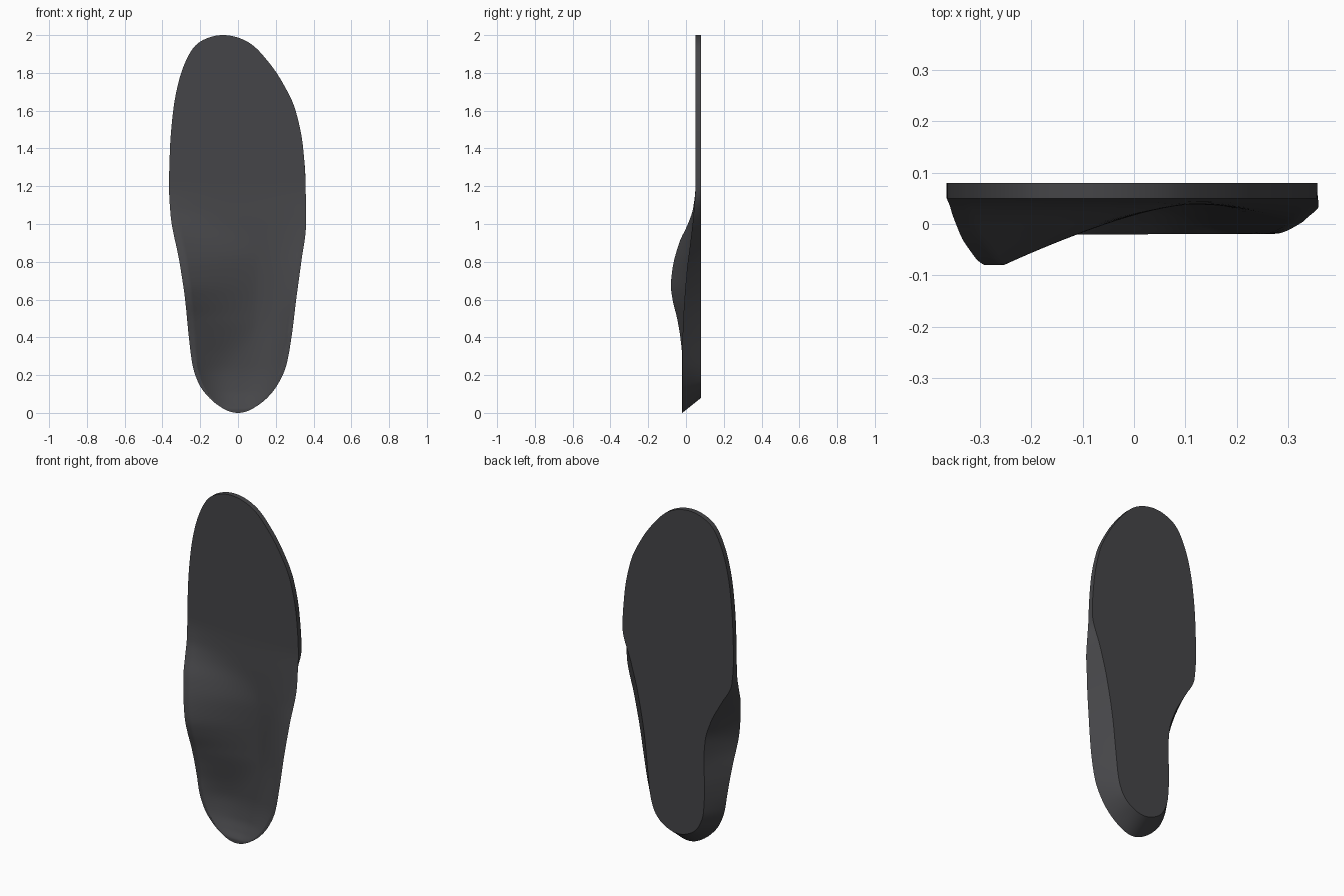
import bpy, bmesh, math

if "Cube" in bpy.data.objects:
    bpy.data.objects.remove(bpy.data.objects["Cube"])


def curve(points):
    """Monotone smooth curve through (z, value) points, eased at heel and toe."""
    warp = lambda z: math.acos(max(-1, min(1, 1 - z)))
    xs = [warp(p[0]) for p in points]
    ys = [p[1] for p in points]
    d = [(ys[i + 1] - ys[i]) / (xs[i + 1] - xs[i]) for i in range(len(xs) - 1)]
    inner = [2 * a * b / (a + b) if a * b > 0 else 0 for a, b in zip(d, d[1:])]
    m = [d[0]] + inner + [d[-1]]

    def f(z):
        x = warp(z)
        i = 0
        while i < len(d) - 1 and x > xs[i + 1]:
            i += 1
        h = xs[i + 1] - xs[i]
        t = (x - xs[i]) / h
        return (ys[i] * (1 + 2 * t) * (1 - t) ** 2 + m[i] * h * t * (1 - t) ** 2
                + ys[i + 1] * t * t * (3 - 2 * t) + m[i + 1] * h * t * t * (t - 1))
    return f


# Outline of the foot side
toe_l = [(1.2, -.365), (1.4, -.36), (1.6, -.343), (1.75, -.315), (1.88, -.268), (1.95, -.22), (1.99, -.145), (2, -.08)]
toe_r = [(1.2, .358), (1.4, .345), (1.6, .305), (1.75, .235), (1.88, .143), (1.95, .073), (1.99, -.01), (2, -.08)]
left = curve([(0, 0), (.03, -.09), (.08, -.152), (.15, -.205), (.25, -.24), (.4, -.26),
              (.6, -.28), (.8, -.31), (1.05, -.357)] + toe_l)
right = curve([(0, 0), (.03, .09), (.08, .155), (.15, .21), (.25, .255), (.4, .283),
               (.6, .308), (.8, .335), (1, .36)] + toe_r)
# Outline of the flat underside, cut away at heel and arch
under_l = curve([(0, 0), (.03, -.065), (.08, -.11), (.15, -.145), (.25, -.17), (.4, -.177),
                 (.55, -.172), (.67, -.18), (.8, -.22), (.92, -.285), (1.05, -.354)] + toe_l)
under_r = curve([(0, 0), (.03, .065), (.08, .11), (.15, .148), (.25, .175), (.4, .193),
                 (.6, .215), (.85, .26), (1, .3)] + toe_r)
# Heights: arch rim, outer rim, centre line, and how strongly the arch shapes the row
rim_l = curve([(0, -.02), (.3, -.021), (.4, -.03), (.5, -.047), (.6, -.071), (.67, -.08),
               (.76, -.072), (.9, -.036), (1, .01), (1.08, .037), (1.2, .05), (2, .05)])
rim_r = curve([(0, -.02), (.35, -.019), (.5, -.014), (.75, .004), (.9, .023), (1.05, .04), (1.2, .05), (2, .05)])
centre = curve([(0, -.02), (.018, -.02), (.06, .005), (.12, .03), (.25, .046), (.5, .044),
                (.8, .038), (1, .043), (1.2, .05), (2, .05)])
arch = curve([(0, 0), (.2, 0), (.5, 1), (.8, 1), (1.15, 0), (2, 0)])

ROWS, COLS, WALL, BACK = 150, 60, 6, .08


def section(z):
    """Closed cross-section loop at one row."""
    xl, xr, a = left(z), right(z), arch(z)
    pivot = .3 * a
    pts = []
    for j in range(COLS + 1):
        u = -math.cos(math.pi * j / COLS) * .35 + (2 * j / COLS - 1) * .65
        side = -1 if u < pivot else 1
        f = min(1, (u - pivot) / (side - pivot) / .91)
        power = 2.5 - 1.15 * a if side < 0 else 2.5 - .4 * a
        rim = rim_l(z) if side < 0 else rim_r(z)
        y = centre(z) + (rim - centre(z)) * f ** power
        pts.append((xl + (xr - xl) * (u + 1) / 2, y, z))
    zb = z + .08 * max(0, 1 - z / .3) ** 2
    br, bl = (under_r(z), BACK, zb), (under_l(z), BACK, zb)
    mix = lambda p, q, t: tuple(m + (n - m) * t for m, n in zip(p, q))
    wall_r = [mix(pts[-1], br, k / WALL) for k in range(1, WALL + 1)]
    wall_l = [mix(bl, pts[0], k / WALL) for k in range(WALL)]
    return pts + wall_r + wall_l


# Insole body: bridge the rows, collapse the heel and toe ends
bm = bmesh.new()
loops = [[bm.verts.new(p) for p in section(1 - math.cos(math.pi * i / ROWS))] for i in range(ROWS + 1)]
for a, b in zip(loops, loops[1:]):
    n = len(a)
    for j in range(n):
        k = (j + 1) % n
        bm.faces.new((a[j], a[k], b[k], b[j]))
bmesh.ops.remove_doubles(bm, verts=bm.verts, dist=1e-5)
# Close the end seams where left and right walls meet
for end in (0, 2):
    seam = [v for v in bm.verts if (v.co.z < .0801 and abs(v.co.x) < 1e-5 and end == 0 and v.co.y > -.021)
            or (end == 2 and v.co.z > 1.99999)]
    bmesh.ops.remove_doubles(bm, verts=seam, dist=1e-4)
bmesh.ops.recalc_face_normals(bm, faces=bm.faces)
mesh = bpy.data.meshes.new("insole")
bm.to_mesh(mesh)
bm.free()
insole = bpy.data.objects.new("insole", mesh)
bpy.context.collection.objects.link(insole)

# Dark foam colour
foam = bpy.data.materials.new("dark_foam")
foam.diffuse_color = (.06, .06, .065, 1)
foam.use_nodes = True
foam.node_tree.nodes["Principled BSDF"].inputs["Base Color"].default_value = foam.diffuse_color
mesh.materials.append(foam)

bpy.context.view_layer.objects.active = insole
insole.select_set(True)
bpy.ops.object.shade_smooth_by_angle(angle=math.radians(30))
